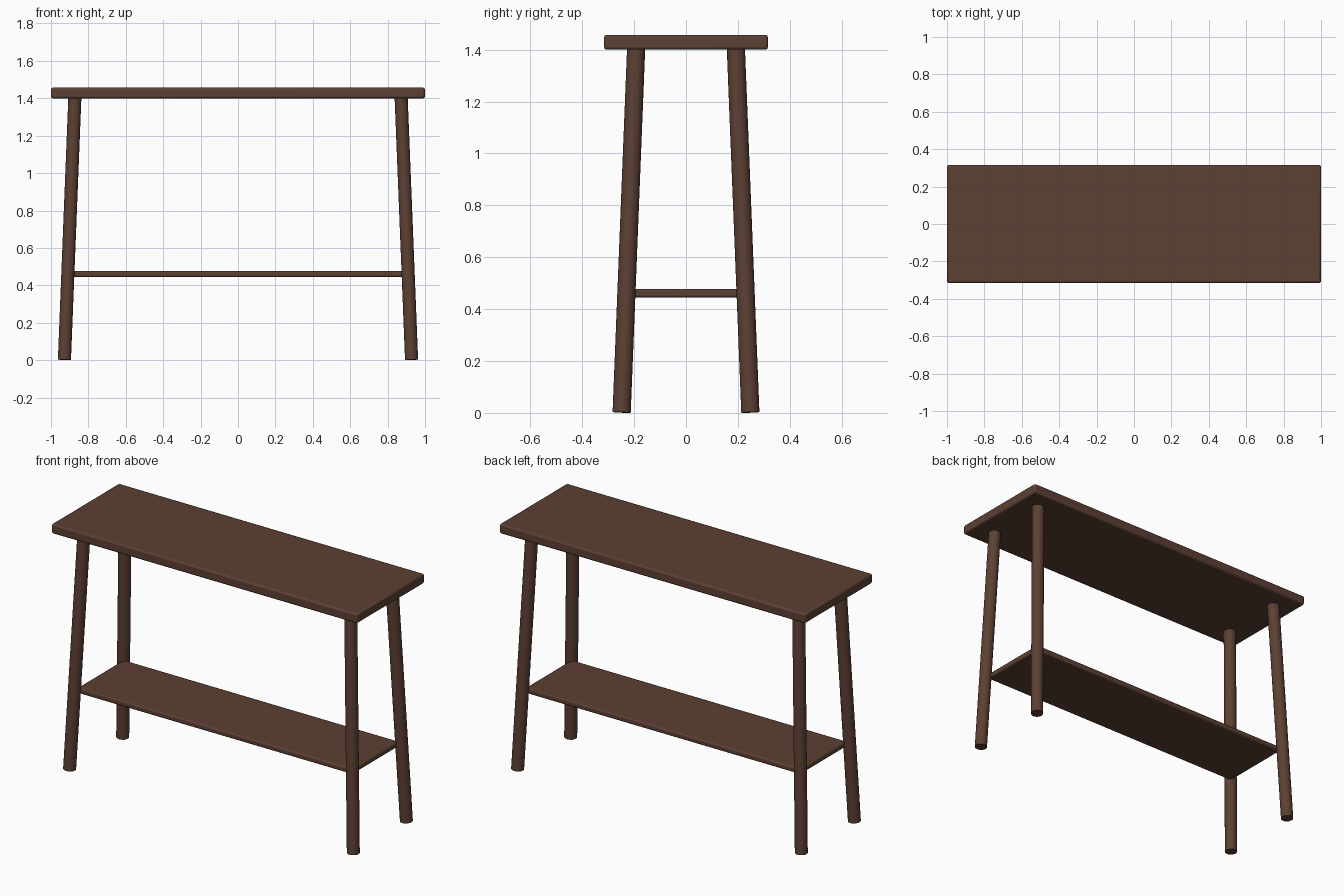
import bpy
import math
from mathutils import Vector

cube = bpy.data.objects.get("Cube")
if cube:
    bpy.data.objects.remove(cube, do_unlink=True)

# Dark wood used throughout
wood = bpy.data.materials.new("dark_brown_wood")
wood.use_nodes = True
colour = (0.107, 0.051, 0.033, 1.0)
wood.diffuse_color = colour
wood.node_tree.nodes["Principled BSDF"].inputs["Base Color"].default_value = colour


def finish(obj, name):
    obj.name = name
    obj.data.materials.append(wood)
    bpy.ops.object.shade_smooth_by_angle(angle=math.radians(35))


def board(name, half_x, half_y, bottom, top, bevel):
    """Flat board with softened edges."""
    bpy.ops.mesh.primitive_cube_add(size=2, location=(0, 0, (bottom + top) / 2))
    obj = bpy.context.object
    obj.scale = (half_x, half_y, (top - bottom) / 2)
    bpy.ops.object.transform_apply(location=False, rotation=False, scale=True)
    mod = obj.modifiers.new("soft_edges", "BEVEL")
    mod.width = bevel
    mod.segments = 2
    finish(obj, name)


def leg(name, side, depth):
    """Round leg splayed outward toward its foot."""
    foot = Vector((side * 0.928, depth * 0.248, 0.002))
    head = Vector((side * 0.872, depth * 0.192, 1.41))
    axis = head - foot
    bpy.ops.mesh.primitive_cylinder_add(
        vertices=24, radius=0.035, depth=axis.length, location=(foot + head) / 2)
    obj = bpy.context.object
    obj.rotation_euler = axis.to_track_quat("Z", "Y").to_euler()
    finish(obj, name)


# Table top and lower shelf
board("table_top", 1.0, 0.316, 1.40, 1.457, 0.01)
board("lower_shelf", 0.9, 0.217, 0.445, 0.477, 0.008)

# Four splayed legs
for side, side_name in ((1, "left"), (-1, "right")):
    for depth, depth_name in ((-1, "front"), (1, "back")):
        leg(f"{depth_name}_{side_name}_leg", side, depth)
